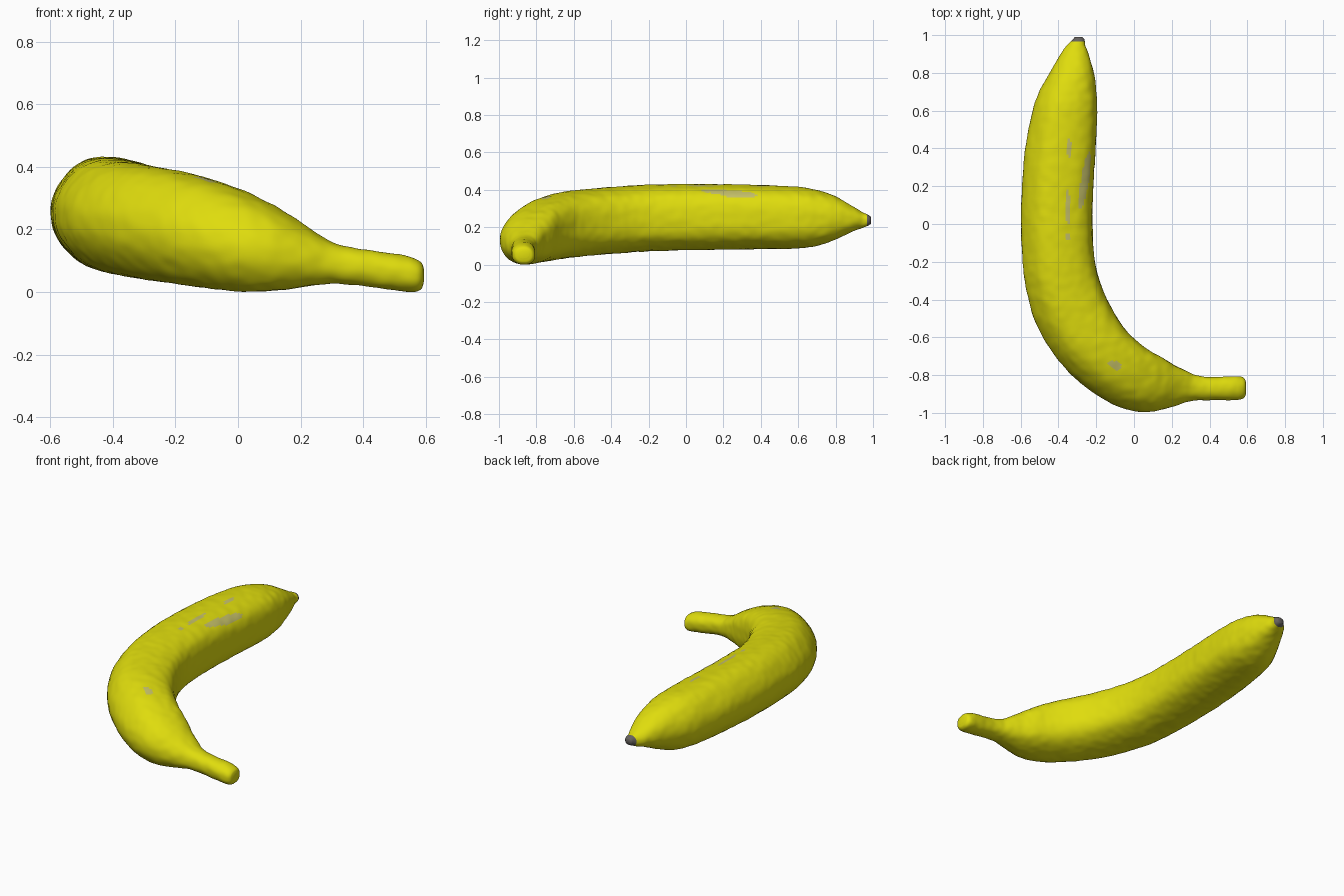
import bpy, bmesh, math
from mathutils import Vector, noise

if "Cube" in bpy.data.objects:
    bpy.data.objects.remove(bpy.data.objects["Cube"])

# Cross-sections: outer x, outer y, inner x, inner y, top z, bottom z
SECTIONS = [
    (-.315, .99, -.275, .99, .258, .222),
    (-.325, .975, -.262, .975, .27, .213),
    (-.355, .945, -.258, .945, .282, .20),
    (-.388, .90, -.24, .90, .31, .185),
    (-.445, .80, -.212, .80, .368, .138),
    (-.50, .70, -.197, .70, .402, .103),
    (-.535, .60, -.191, .60, .42, .09),
    (-.573, .40, -.198, .40, .43, .086),
    (-.59, .20, -.21, .20, .434, .083),
    (-.596, 0, -.216, .0, .435, .08),
    (-.586, -.22, -.205, -.18, .431, .074),
    (-.562, -.38, -.17, -.32, .422, .064),
    (-.51, -.54, -.105, -.46, .41, .052),
    (-.40, -.72, -.025, -.575, .393, .036),
    (-.25, -.865, .075, -.66, .358, .018),
    (-.09, -.962, .155, -.705, .31, .005),
    (.06, -.995, .22, -.748, .255, .01),
    (.20, -.968, .29, -.782, .19, .026),
    (.30, -.937, .34, -.803, .155, .03),
    (.42, -.932, .42, -.811, .137, .02),
    (.52, -.932, .52, -.806, .122, .006),
    (.565, -.928, .565, -.808, .11, .003),
    (.586, -.915, .586, -.82, .097, .014),
    (.593, -.895, .593, -.84, .078, .035),
]
STEPS, SIDES = 12, 96


def material(name, rgb):
    m = bpy.data.materials.new(name)
    m.diffuse_color = (*rgb, 1)
    m.use_nodes = True
    m.node_tree.nodes["Principled BSDF"].inputs["Base Color"].default_value = m.diffuse_color
    return m


def catmull(a, b, c, d, t):
    return [0.5 * (2*q + (r-p)*t + (2*p-5*q+4*r-s)*t*t + (3*q-p-3*r+s)*t**3)
            for p, q, r, s in zip(a, b, c, d)]


def power(v, e):
    return math.copysign(abs(v) ** e, v)


# Smoothly interpolate the sections
rows = []
n = len(SECTIONS)
for i in range(n - 1):
    a, b, c, d = (SECTIONS[min(max(i + k, 0), n - 1)] for k in (-1, 0, 1, 2))
    rows += [catmull(a, b, c, d, s / STEPS) for s in range(STEPS)]
rows.append(SECTIONS[-1])

# Skin body with softly ridged cross-section
bm = bmesh.new()
rings = []
for ox, oy, ix, iy, zt, zb in rows:
    mid = Vector(((ox + ix) / 2, (oy + iy) / 2, (zt + zb) / 2))
    side = Vector((ix - ox, iy - oy, 0)) / 2
    up = Vector((0, 0, (zt - zb) / 2))
    ridge = 0.018 * min(1, side.length / 0.18) ** 2
    ring = []
    for k in range(SIDES):
        t = 2 * math.pi * k / SIDES
        r = 1 + ridge * (math.cos(5 * (t - math.pi)) - 0.4)
        p = mid + side * power(math.cos(t), .9) * r + up * power(math.sin(t), .9) * r
        p += (p - mid).normalized() * 0.0025 * noise.noise(p * 22)
        ring.append(bm.verts.new(p))
    rings.append(ring)
for a, b in zip(rings, rings[1:]):
    for k in range(SIDES):
        j = (k + 1) % SIDES
        bm.faces.new((a[k], a[j], b[j], b[k]))
bm.faces.new(rings[0])
bm.faces.new(rings[-1])
bmesh.ops.recalc_face_normals(bm, faces=bm.faces)

# Rest on the ground
low = min(v.co.z for v in bm.verts)
bmesh.ops.translate(bm, vec=(0, 0, -low), verts=bm.verts)

# Pale worn patches on the upper skin: x, y, half width, half length, slant
PATCHES = [(-.26, .23, .022, .15, .16), (-.345, .40, .014, .045, 0),
           (-.35, .09, .012, .09, 0), (-.35, -.06, .012, .02, 0),
           (-.10, -.75, .032, .025, -.4)]
for f in bm.faces:
    f.smooth = True
    c = f.calc_center_median()
    if c.y > .966:
        f.material_index = 1
    elif f.normal.z > .3:
        for x, y, w, h, s in PATCHES:
            dx, dy = c.x - x - s * (c.y - y), c.y - y
            if (dx / w) ** 2 + (dy / h) ** 2 < 1:
                f.material_index = 2

mesh = bpy.data.meshes.new("banana")
bm.to_mesh(mesh)
bm.free()
banana = bpy.data.objects.new("banana", mesh)
bpy.context.collection.objects.link(banana)
for m in (material("yellow skin", (.74, .72, .004)),
          material("grey tip", (.13, .12, .11)),
          material("pale patch", (.55, .52, .14))):
    mesh.materials.append(m)
